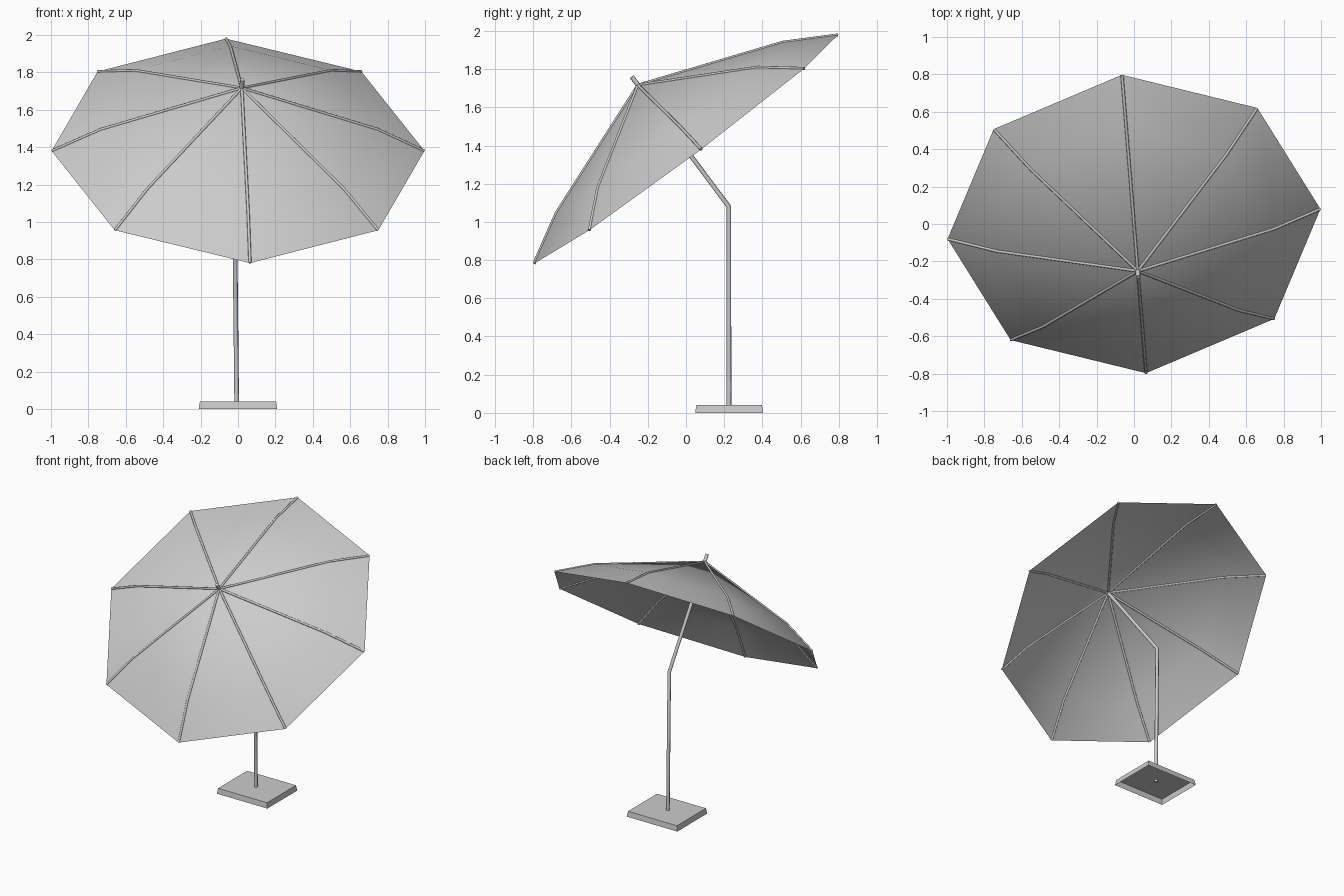
import bpy, bmesh
from math import sin, cos, radians
from mathutils import Matrix, Vector

if "Cube" in bpy.data.objects:
    bpy.data.objects.remove(bpy.data.objects["Cube"])

# tilted frame of the canopy: origin at the rim centre, local z along the upper pole
FRAME = (Matrix.Translation((0, 0, 1.38)) @ Matrix.Rotation(radians(4.6), 4, 'Z')
         @ Matrix.Rotation(radians(36.87), 4, 'X'))
PROFILE = [(0.0, 0.42), (0.745, 0.143), (1.0, 0.0)]   # apex, knee, rim (radius, height)
SIDES = 8


def spoke(k, lift=0.0, reach=1.0):
    a = radians(45 * k)
    return [FRAME @ Vector((r * reach * cos(a), r * reach * sin(a), h + lift))
            for r, h in PROFILE]


def mesh_object(name, bm):
    me = bpy.data.meshes.new(name)
    bm.to_mesh(me)
    bm.free()
    ob = bpy.data.objects.new(name, me)
    bpy.context.collection.objects.link(ob)
    return ob


def tube(name, paths, radius):
    cu = bpy.data.curves.new(name, 'CURVE')
    cu.dimensions = '3D'
    cu.bevel_depth = radius
    cu.bevel_resolution = 2
    cu.use_fill_caps = True
    for path in paths:
        sp = cu.splines.new('POLY')
        sp.points.add(len(path) - 1)
        for p, co in zip(sp.points, path):
            p.co = (*co, 1)
    ob = bpy.data.objects.new(name, cu)
    bpy.context.collection.objects.link(ob)
    return ob


# canopy: thin eight-sided sheet with a bend in each panel
bm = bmesh.new()
apex = bm.verts.new(spoke(0)[0])
rings = [[bm.verts.new(p) for p in spoke(k)[1:]] for k in range(SIDES)]
for k in range(SIDES):
    a, b = rings[k], rings[(k + 1) % SIDES]
    bm.faces.new((apex, a[0], b[0]))
    bm.faces.new((a[0], a[1], b[1], b[0]))
for f in bm.faces:
    f.smooth = True
mesh_object("canopy", bm)

# ribs following the canopy
tube("ribs", [spoke(k, 0.0, 0.998) for k in range(SIDES)], 0.008)

# bent pole, its top poking out of the canopy
tube("pole", [[Vector((-0.007, 0.225, 0.025)), FRAME @ Vector((0, 0, -0.375)),
               FRAME @ Vector((0, 0, 0.475))]], 0.0125)

# base: shallow tapered tray, open underneath
bm = bmesh.new()
bmesh.ops.create_cube(bm, size=1)
for v in bm.verts:
    s = 0.97 if v.co.z > 0 else 1.0
    v.co = Vector((v.co.x * 0.42 * s, 0.226 + v.co.y * 0.355 * s, 0.02 + v.co.z * 0.04))
bm.normal_update()
bmesh.ops.delete(bm, geom=[f for f in bm.faces if f.normal.z < -0.9], context='FACES_ONLY')
mesh_object("base", bm)
